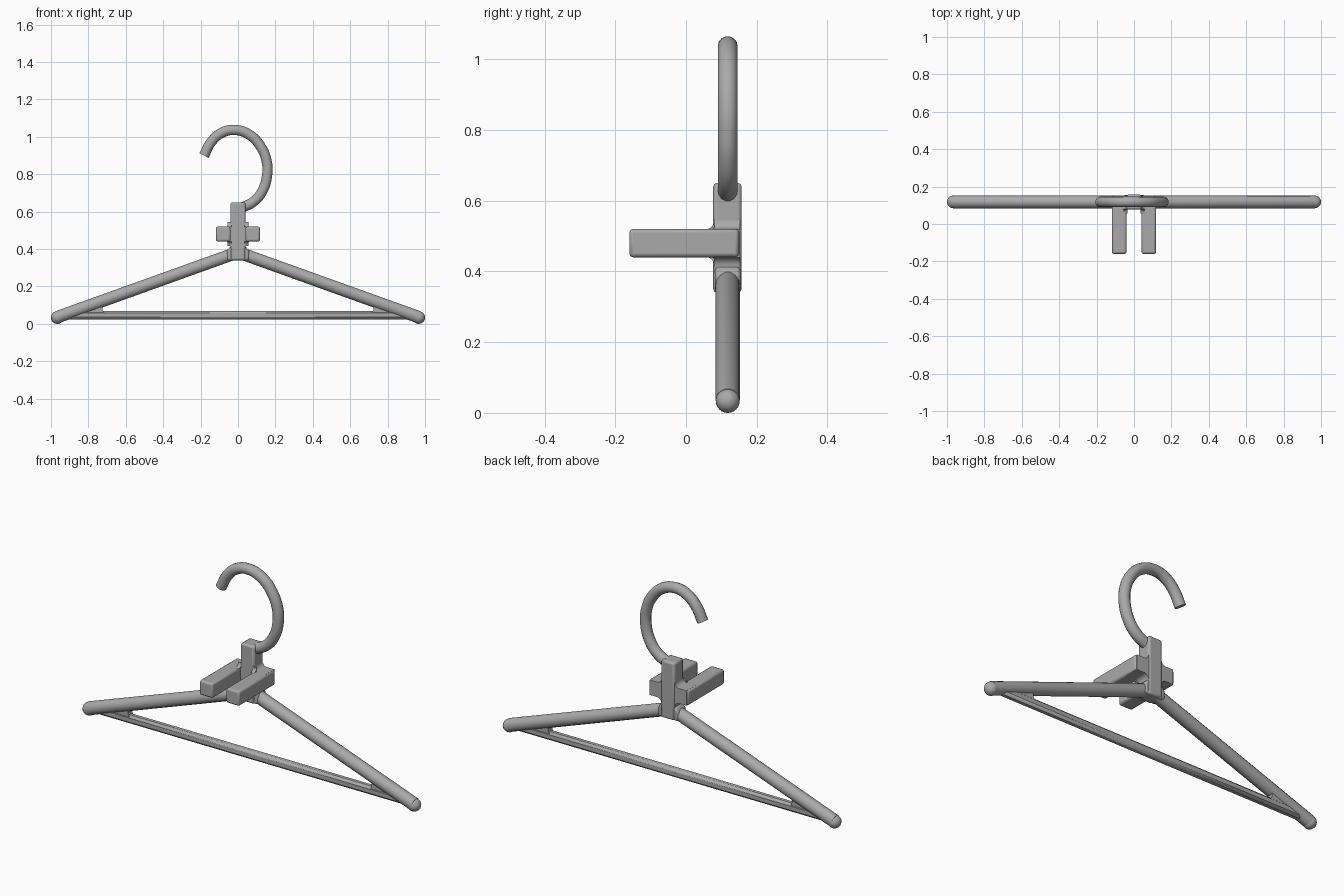
import bpy, bmesh, math
from mathutils import Vector

cube = bpy.data.objects.get("Cube")
if cube:
    bpy.data.objects.remove(cube, do_unlink=True)

DEPTH = 0.118  # y of the rod centre lines
TIP = 0.966    # x of the arm ends

grey = bpy.data.materials.new("grey_plastic")
grey.use_nodes = True
grey.diffuse_color = (0.4, 0.4, 0.4, 1)
grey.node_tree.nodes["Principled BSDF"].inputs["Base Color"].default_value = grey.diffuse_color


def finish(obj, bevel=0.0, segments=2):
    """Add the material, rounded edges and smooth shading."""
    obj.data.materials.append(grey)
    if bevel:
        mod = obj.modifiers.new("rounded_edges", "BEVEL")
        mod.width, mod.segments = bevel, segments
        mod.limit_method, mod.angle_limit = "ANGLE", math.radians(35)
    bpy.ops.object.select_all(action="DESELECT")
    obj.select_set(True)
    bpy.context.view_layer.objects.active = obj
    bpy.ops.object.shade_smooth_by_angle(angle=math.radians(40))
    return obj


def add_mesh(name, bm):
    bmesh.ops.recalc_face_normals(bm, faces=bm.faces)
    mesh = bpy.data.meshes.new(name)
    bm.to_mesh(mesh)
    bm.free()
    obj = bpy.data.objects.new(name, mesh)
    bpy.context.collection.objects.link(obj)
    return obj


def box(name, x, y, z, bevel, segments=2):
    """Box given by its (low, high) extents."""
    bm = bmesh.new()
    bmesh.ops.create_cube(bm, size=1)
    for v in bm.verts:
        v.co = [(a + b) / 2 + c * (b - a) for (a, b), c in zip((x, y, z), v.co)]
    return finish(add_mesh(name, bm), bevel, segments)


def prism(name, outline, y0, y1, bevel=0.0):
    """Extrude an x-z outline from y0 to y1."""
    bm = bmesh.new()
    face = bm.faces.new([bm.verts.new((x, y0, z)) for x, z in outline])
    out = bmesh.ops.extrude_face_region(bm, geom=[face])
    for v in out["geom"]:
        if isinstance(v, bmesh.types.BMVert):
            v.co.y = y1
    return finish(add_mesh(name, bm), bevel)


def rod(name, points, radius, smooth):
    """Round rod along x-z points."""
    curve = bpy.data.curves.new(name, "CURVE")
    curve.dimensions = "3D"
    curve.bevel_depth, curve.bevel_resolution = radius, 5
    curve.use_fill_caps = True
    curve.resolution_u = 6
    spline = curve.splines.new("BEZIER" if smooth else "POLY")
    pts = spline.bezier_points if smooth else spline.points
    pts.add(len(points) - 1)
    for p, (x, z) in zip(pts, points):
        if smooth:
            p.co = (x, DEPTH, z)
            p.handle_left_type = p.handle_right_type = "AUTO"
        else:
            p.co = (x, DEPTH, z, 1)
    obj = bpy.data.objects.new(name, curve)
    bpy.context.collection.objects.link(obj)
    bpy.ops.object.select_all(action="DESELECT")
    obj.select_set(True)
    bpy.context.view_layer.objects.active = obj
    bpy.ops.object.convert(target="MESH")
    return finish(bpy.context.object)


# Hook
rod("hook", [(-0.182, 0.9), (-0.145, 0.97), (-0.09, 1.02), (-0.02, 1.037),
             (0.06, 1.012), (0.12, 0.95), (0.153, 0.87), (0.155, 0.79),
             (0.13, 0.71), (0.085, 0.655), (0.02, 0.62)], 0.028, True)

# Sloping arms with rounded ends
rod("arms", [(-TIP, 0.036), (-0.03, 0.372), (0.03, 0.372), (TIP, 0.036)], 0.034, False)
for side, s in (("left", 1), ("right", -1)):
    bm = bmesh.new()
    bmesh.ops.create_uvsphere(bm, u_segments=20, v_segments=12, radius=0.034)
    bmesh.ops.translate(bm, verts=bm.verts, vec=(s * TIP, DEPTH, 0.034))
    finish(add_mesh(side + "_arm_end", bm))

    # Web closing the narrow corner, with a rounded inner end
    arc = [(0.725 - 0.02 * math.cos(math.radians(a)), 0.082 + 0.025 * math.sin(math.radians(a)))
           for a in range(80, -81, -20)]
    arc = [(1.43 - x if abs(z - 0.082) < 0.022 else x, z) for x, z in arc]
    web = [(0.69, 0.105)] + arc + [(0.69, 0.055), (0.9, 0.04), (0.9, 0.06), (0.72, 0.125)]
    prism(side + "_corner_web", [(s * x, z) for x, z in web], DEPTH - 0.018, DEPTH + 0.018)

    # Forward clip prongs
    box(side + "_prong", sorted((s * 0.04, s * 0.118)), (-0.16, 0.15), (0.44, 0.52), 0.01)

# Trouser bar
box("lower_bar", (-0.91, 0.91), (DEPTH - 0.021, DEPTH + 0.021), (0.024, 0.07), 0.012, 1)

# Central post
box("post", (-0.04, 0.04), (0.077, 0.157), (0.34, 0.65), 0.01)

# Cross-shaped collar with concave fillets joining the post and the prongs
quarter = [(0.11, 0.04)]
quarter += [(0.065 - 0.025 * math.sin(math.radians(a)), 0.065 - 0.025 * math.cos(math.radians(a)))
            for a in range(0, 91, 15)]
half = [(x, 0.48 + z) for x, z in quarter]
half = [(x, 0.96 - z) for x, z in reversed(half)] + half
prism("collar", half + [(-x, z) for x, z in reversed(half)], 0.077, 0.152)

# Fillets where the prongs meet the front of the collar
for side, s in (("left", 1), ("right", -1)):
    for z0, up in ((0.519, 1), (0.441, -1)):
        bm = bmesh.new()
        profile = [(0.08, 0), (0.055, 0)]
        profile += [(0.055 + 0.025 * math.sin(math.radians(a)), 0.025 - 0.025 * math.cos(math.radians(a)))
                    for a in range(15, 91, 15)]
        face = bm.faces.new([bm.verts.new((s * 0.035, y, z0 + up * z)) for y, z in profile])
        out = bmesh.ops.extrude_face_region(bm, geom=[face])
        moved = [v for v in out["geom"] if isinstance(v, bmesh.types.BMVert)]
        bmesh.ops.translate(bm, verts=moved, vec=Vector((s * 0.02, 0, 0)))
        finish(add_mesh(side + ("_upper" if up > 0 else "_lower") + "_fillet", bm))

# Flared foot joining the post to the arms
prism("post_foot", [(-0.06, 0.34), (0.06, 0.34), (0.06, 0.392), (0.04, 0.415),
                    (-0.04, 0.415), (-0.06, 0.392)], 0.082, 0.154, 0.01)
